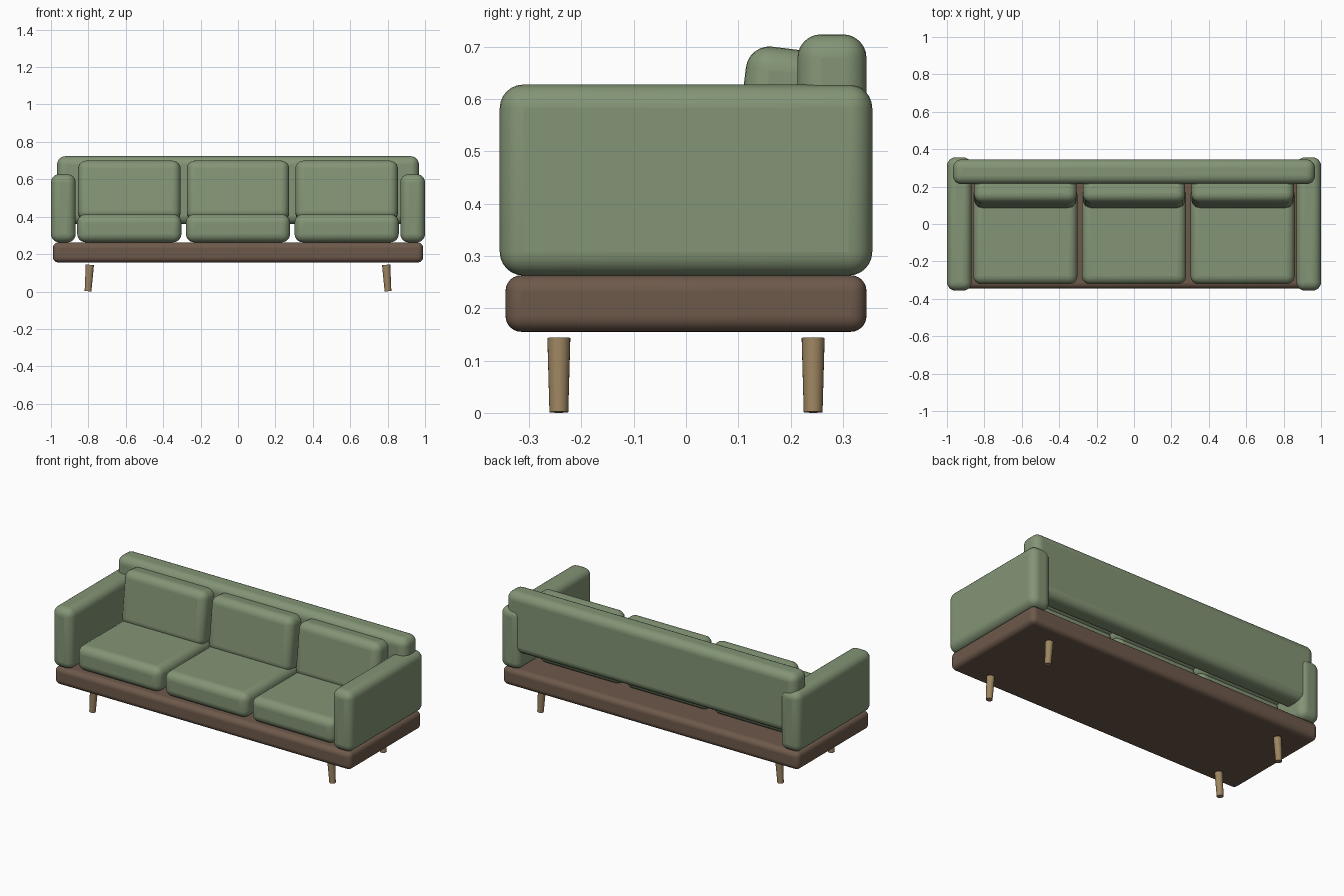
import bpy
import math

cube = bpy.data.objects.get("Cube")
if cube:
    bpy.data.objects.remove(cube, do_unlink=True)


def make_material(name, color):
    mat = bpy.data.materials.new(name)
    mat.use_nodes = True
    mat.diffuse_color = (*color, 1)
    bsdf = next(n for n in mat.node_tree.nodes if n.type == 'BSDF_PRINCIPLED')
    bsdf.inputs["Base Color"].default_value = (*color, 1)
    return mat


fabric = make_material("sage_fabric", (0.23, 0.30, 0.18))
walnut = make_material("walnut_wood", (0.155, 0.10, 0.07))
oak = make_material("oak_wood", (0.34, 0.235, 0.12))


def rounded_box(name, center, size, radius, mat, tilt=0.0):
    """Box with rounded edges, optionally leaned back about x."""
    bpy.ops.mesh.primitive_cube_add(size=1, location=center)
    obj = bpy.context.object
    obj.name = name
    obj.scale = size
    bpy.ops.object.transform_apply(location=False, rotation=False, scale=True)
    obj.rotation_euler.x = tilt
    bevel = obj.modifiers.new("rounded_edges", 'BEVEL')
    bevel.width = radius
    bevel.segments = 6
    obj.data.materials.append(mat)
    bpy.ops.object.shade_smooth_by_angle(angle=math.radians(35))
    return obj


# Wooden platform and backrest
rounded_box("base", (0, 0, 0.209), (1.98, 0.69, 0.108), 0.03, walnut)
rounded_box("backrest", (0, 0.279, 0.542), (1.935, 0.132, 0.363), 0.045, fabric)

# Arms
for side, label in ((1, "left"), (-1, "right")):
    rounded_box(label + "_arm", (side * 0.934, 0, 0.445),
                (0.132, 0.712, 0.365), 0.045, fabric)

# Three seat cushions with leaning back cushions
for i, label in enumerate(("right", "middle", "left")):
    x = (i - 1) * 0.581
    rounded_box(label + "_seat_cushion", (x, -0.062, 0.338),
                (0.557, 0.52, 0.15), 0.045, fabric)
    rounded_box(label + "_back_cushion", (x, 0.17, 0.538),
                (0.548, 0.14, 0.32), 0.045, fabric, math.radians(-7))

# Tapered legs, splayed outwards
for sx, side in ((1, "left"), (-1, "right")):
    for sy, end in ((1, "back"), (-1, "front")):
        bpy.ops.mesh.primitive_cone_add(
            vertices=24, radius1=0.018, radius2=0.022, depth=0.142,
            location=(sx * 0.797, sy * 0.243, 0.0722),
            rotation=(0, -sx * 0.07, 0))
        leg = bpy.context.object
        leg.name = f"{end}_{side}_leg"
        leg.data.materials.append(oak)
        bpy.ops.object.shade_smooth_by_angle(angle=math.radians(35))
